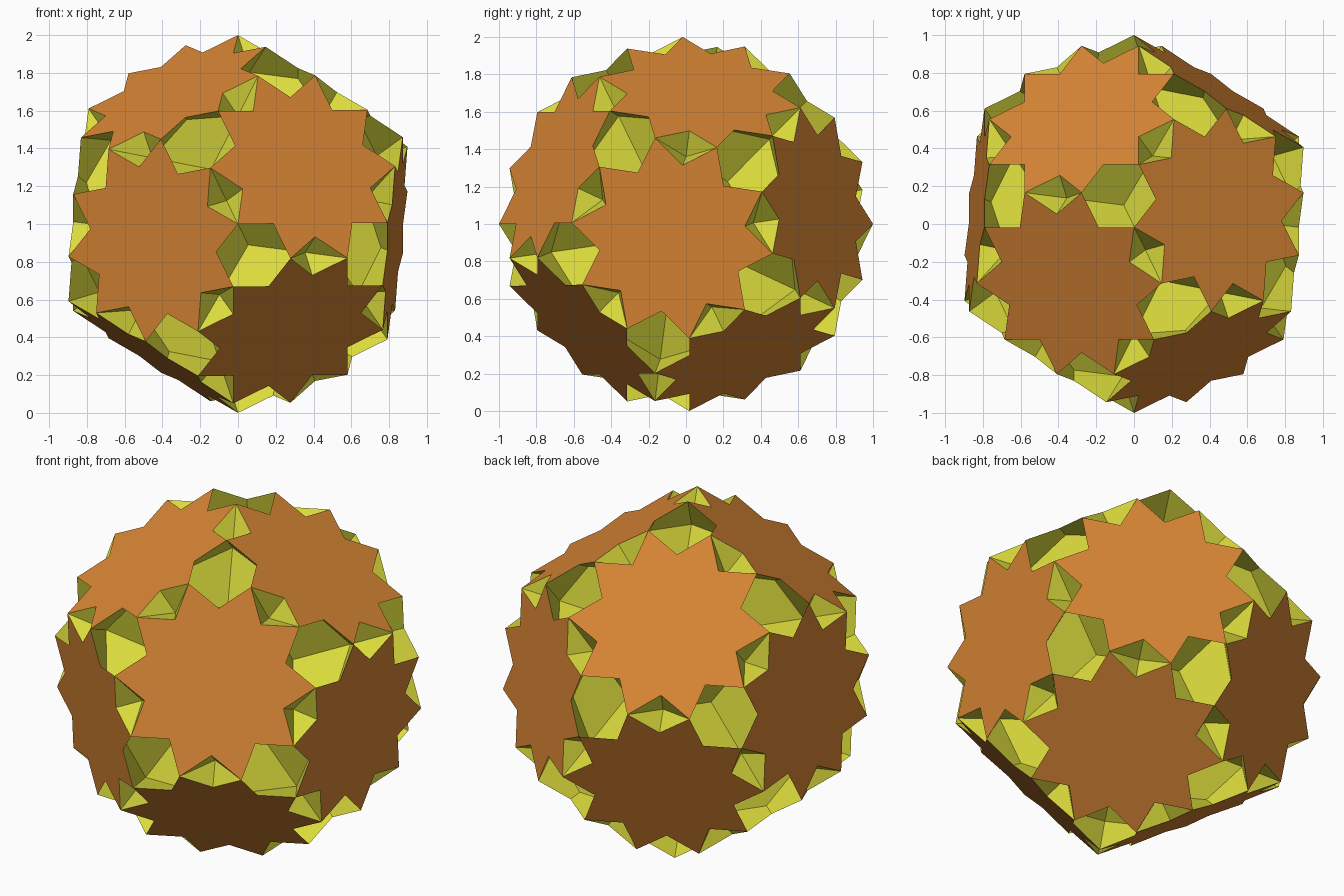
import bpy
import bmesh
from itertools import combinations
from math import sqrt, radians
from mathutils import Matrix, Vector

cube = bpy.data.objects.get("Cube")
if cube:
    bpy.data.objects.remove(cube)

PHI = (1 + sqrt(5)) / 2
TIP_RADIUS = 1 / PHI                # star tip, for a unit star edge
NOTCH_RADIUS = 0.44903
NOTCH_RATIO = 0.76393               # notch along the line to the tips' midpoint
PIT_DEPTH = 0.92705                 # bottom of the small hollows
HOLLOW_DEPTH = PIT_DEPTH * sqrt(0.6)
SCALE = 4 / sqrt(34 - 6 * sqrt(5))  # brings the tips to radius 1

# Turn the model so that one tip points straight at the front
tip = Vector((0.19098, 0, sqrt(5) / 2)).normalized()
along = Vector((-tip.z, 0, tip.x))
source = Matrix((tip, along, (0, 1, 0)))
target = Matrix(((0, -1, 0), (-0.4408, 0, 0.8976), (0.8976, 0, 0.4408))).transposed()
TURN = target @ source


def make_material(name, color):
    mat = bpy.data.materials.new(name)
    mat.use_nodes = True
    mat.diffuse_color = color
    mat.node_tree.nodes["Principled BSDF"].inputs["Base Color"].default_value = color
    return mat


def add_face(bm, points, facing):
    """Add a flat face whose normal points along the facing vector."""
    face = bm.faces.new([bm.verts.new(p) for p in points])
    face.normal_update()
    if face.normal.dot(facing) < 0:
        face.normal_flip()


def finish(bm, name, mat):
    bmesh.ops.remove_doubles(bm, verts=bm.verts, dist=0.0005)
    bm.transform(Matrix.Translation((0, 0, 1)) @ (TURN * SCALE).to_4x4())
    mesh = bpy.data.meshes.new(name)
    bm.to_mesh(mesh)
    bm.free()
    mesh.materials.append(mat)
    obj = bpy.data.objects.new(name, mesh)
    bpy.context.collection.objects.link(obj)


def adjacent(a, b):
    return a.dot(b) > 0.3


def shared_tip(a, b, toward):
    """Tip shared by two neighbouring stars, on the side of a direction."""
    middle = (a + b).normalized()
    side = a.cross(b).normalized()
    if side.dot(toward) < 0:
        side.negate()
    return middle * sqrt(5) / 2 + side * 0.19098


def notch(center, tip_a, tip_b):
    return center.lerp((tip_a + tip_b) / 2, NOTCH_RATIO)


# Twelve star centres at the corners of an icosahedron
centers = []
for i in (-1, 1):
    for j in (-PHI, PHI):
        for p in ((0, i, j), (j, 0, i), (i, j, 0)):
            centers.append(Vector(p) / 2)

# Flat ten-pointed stars
stars = bmesh.new()
for c in centers:
    neighbour = next(b for b in centers if b is not c and adjacent(c, b))
    axis = c.normalized()
    out = (neighbour - axis * neighbour.dot(axis)).normalized()
    ring = []
    for k in range(20):
        radius = TIP_RADIUS if k % 2 else NOTCH_RADIUS
        ring.append(c + Matrix.Rotation(radians(18 * k), 3, axis) @ out * radius)
    add_face(stars, ring, c)

# Small four-sided hollows between each two stars
hollows = bmesh.new()
for a, b in combinations(centers, 2):
    if not adjacent(a, b):
        continue
    middle = (a + b).normalized()
    side = a.cross(b)
    tips = [shared_tip(a, b, side), shared_tip(a, b, -side)]
    for c in (a, b):
        for t in tips:
            add_face(hollows, (t, notch(c, *tips), middle * PIT_DEPTH), middle)

# Large undercut hollows between each three stars
for trio in combinations(centers, 3):
    if not all(adjacent(a, b) for a, b in combinations(trio, 2)):
        continue
    axis = sum(trio, Vector()).normalized()
    for c in trio:
        others = [o for o in trio if o is not c]
        tips = [shared_tip(c, o, axis) for o in others]
        pits = [(c + o).normalized() * PIT_DEPTH for o in others]
        rim = notch(c, *tips)
        corner = axis * 0.61333 + c * 0.4377
        add_face(hollows, (axis * HOLLOW_DEPTH, pits[0], corner, pits[1]), axis)
        for t, pit in zip(tips, pits):
            add_face(hollows, (t, rim, corner, pit), -c)

finish(stars, "star_faces", make_material("orange", (0.68, 0.235, 0.034, 1)))
finish(hollows, "hollow_faces", make_material("yellow", (0.70, 0.70, 0.045, 1)))
